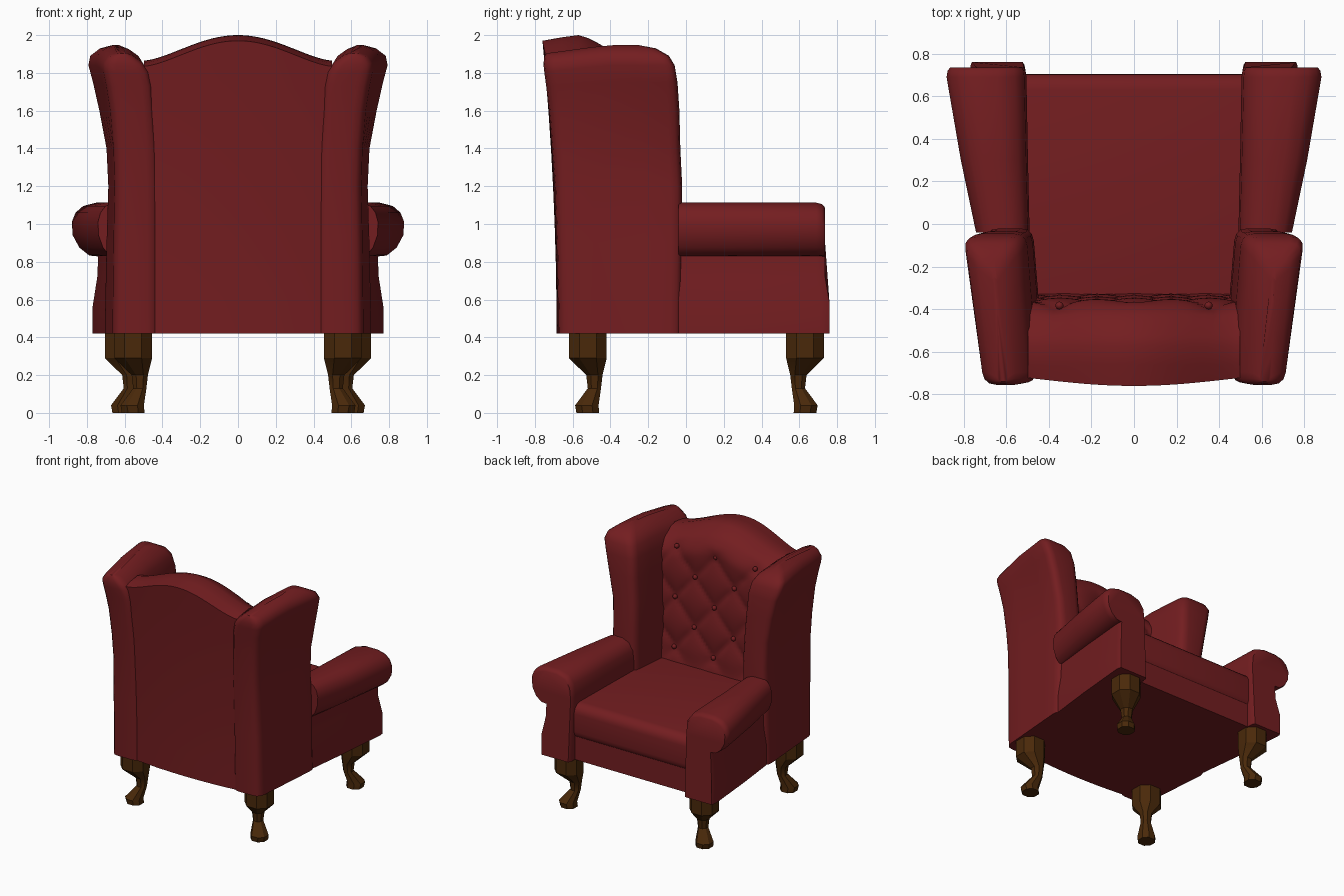
import bpy, bmesh, math
from mathutils import Vector

if "Cube" in bpy.data.objects:
    bpy.data.objects.remove(bpy.data.objects["Cube"])


def material(name, rgb):
    m = bpy.data.materials.new(name)
    m.diffuse_color = (*rgb, 1)
    m.use_nodes = True
    m.node_tree.nodes["Principled BSDF"].inputs["Base Color"].default_value = m.diffuse_color
    return m


RED = material("red leather", (0.172, 0.0125, 0.0145))
BROWN = material("dark brown wood", (0.068, 0.022, 0.003))


def finish(name, bm, mat, angle=40):
    bmesh.ops.recalc_face_normals(bm, faces=bm.faces)
    me = bpy.data.meshes.new(name)
    bm.to_mesh(me)
    bm.free()
    ob = bpy.data.objects.new(name, me)
    bpy.context.collection.objects.link(ob)
    me.materials.append(mat)
    bpy.ops.object.select_all(action='DESELECT')
    ob.select_set(True)
    bpy.context.view_layer.objects.active = ob
    bpy.ops.object.shade_smooth_by_angle(angle=math.radians(angle))
    return ob


def loft(name, rings, mat, angle=40):
    """Skin a list of closed rings and cap both ends."""
    bm = bmesh.new()
    vr = [[bm.verts.new(p) for p in r] for r in rings]
    n = len(vr[0])
    for a, b in zip(vr, vr[1:]):
        for i in range(n):
            j = (i + 1) % n
            bm.faces.new((a[i], a[j], b[j], b[i]))
    bm.faces.new(vr[0])
    bm.faces.new(vr[-1])
    return finish(name, bm, mat, angle)


def box(name, x, y0, y1, z0, z1, bevel, mat):
    bm = bmesh.new()
    bmesh.ops.create_cube(bm, size=1)
    for v in bm.verts:
        v.co = Vector((v.co.x * 2 * x, (y0 + y1) / 2 + v.co.y * (y1 - y0),
                       (z0 + z1) / 2 + v.co.z * (z1 - z0)))
    if bevel:
        bmesh.ops.bevel(bm, geom=bm.edges[:], offset=bevel, segments=5,
                        profile=0.5, affect='EDGES')
    return finish(name, bm, mat)


def round_corners(pts, r, seg=3):
    """Round every corner of a flat polygon by radius-like distance r."""
    out = []
    for i, p in enumerate(pts):
        a = p + (pts[i - 1] - p).normalized() * r
        b = p + (pts[(i + 1) % len(pts)] - p).normalized() * r
        for k in range(seg + 1):
            t = k / seg
            out.append(a * (1 - t) ** 2 + p * 2 * t * (1 - t) + b * t * t)
    return out


# Seat: apron and cushion
box("seat_apron", 0.53, -0.62, 0.69, 0.42, 0.66, 0, RED)
box("seat_cushion", 0.58, -0.5, 0.705, 0.58, 0.87, 0.075, RED)


# Tufted back with a camel-shaped crest
def crest(x):
    return 1.865 + 0.135 * (0.5 + 0.5 * math.cos(math.pi * min(1, abs(x) / 0.5))) ** 0.75


def front_y(z):
    return -0.335 - 0.03 * (z - 0.85)


def tuft(x, z):
    u, v = x / 0.35, (z - 0.98) / 0.4
    p = abs(math.sin(math.pi * (u + v)) * math.sin(math.pi * (u - v)))
    fade = max(0, min(1, (z - 0.85) / 0.1, (1.86 - z) / 0.1))
    return 0.03 * (p ** 0.45 - 1) * fade + 0.01


rings = []
NX, NZ = 48, 60
for i in range(NX + 1):
    u = -1 + 2 * i / NX
    top = crest(u * 0.5)
    yz = []
    for k in range(9):
        z = 0.42 + (top - 0.03 - 0.42) * k / 8
        t = (z - 0.42) / 1.55
        yz.append((-0.66 - 0.025 * (1 - u * u) - 0.075 * t * t, z))
    yz += [(-0.66, top - 0.012), (-0.57, top), (-0.52, top - 0.015), (-0.47, top - 0.04)]
    for k in range(NZ + 1):
        z = top - 0.065 + (0.42 - top + 0.065) * k / NZ
        d = max(0, 1 - (top - 0.065 - z) / 0.15)
        yz.append((front_y(z) + tuft(u * 0.49, z) - 0.07 * d * d, z))
    rings.append([(u * (0.45 + 0.05 * (z - 0.42) / 1.5), y, z) for y, z in yz])
loft("tufted_back", rings, RED, 45)

# Buttons in staggered rows
for row in range(5):
    z = 0.98 + row * 0.2
    for x in ((-0.35, 0, 0.35) if row % 2 == 0 else (-0.175, 0.175)):
        bm = bmesh.new()
        bmesh.ops.create_uvsphere(bm, u_segments=10, v_segments=6, radius=0.019)
        bmesh.ops.translate(bm, verts=bm.verts,
                            vec=(x, front_y(z) - (0.02 if row == 4 else 0.01), z))
        finish("back_button", bm, RED)

# Wing sections: z, inner x, outer x at back, outer x at front, back y, front y
WING = [(0.42, 0.42, 0.66, 0.71, -0.675, -0.025),
        (0.90, 0.42, 0.655, 0.70, -0.685, -0.02),
        (1.20, 0.42, 0.65, 0.69, -0.695, -0.02),
        (1.40, 0.425, 0.655, 0.70, -0.71, -0.03),
        (1.60, 0.44, 0.67, 0.74, -0.725, -0.035),
        (1.75, 0.45, 0.69, 0.775, -0.74, -0.045),
        (1.84, 0.47, 0.705, 0.80, -0.75, -0.06),
        (1.89, 0.50, 0.705, 0.79, -0.755, -0.09),
        (1.93, 0.55, 0.68, 0.735, -0.75, -0.16),
        (1.947, 0.59, 0.64, 0.665, -0.74, -0.25)]
# Arm outline at the front end: x, z
ARM = [(0.51, 0.42), (0.77, 0.42), (0.77, 0.56), (0.745, 0.72), (0.74, 0.83),
       (0.79, 0.835), (0.84, 0.875), (0.875, 0.94), (0.88, 1.01), (0.86, 1.06),
       (0.82, 1.095), (0.75, 1.113), (0.64, 1.113), (0.56, 1.09), (0.515, 1.03),
       (0.505, 0.93)]
# Leg sections: z, shift toward the outer corner, half width
LEG = [(0.43, 0, 0.10), (0.29, 0, 0.10), (0.2, -0.035, 0.043),
       (0.13, -0.035, 0.035), (0.04, 0.005, 0.062), (0, 0, 0.06)]


def wing_slope(p):
    """Lower the wing top toward the back."""
    k = max(0, min(1, (-0.42 - p.y) / 0.33)) * max(0, min(1, (p.z - 1.6) / 0.3))
    return Vector((p.x, p.y, p.z - 0.045 * k))


def arm_ring(s, y, width, shrink):
    out = []
    for x, z in ARM:
        # the lower panel narrows less than the roll, to meet the wing
        w = width if z > 0.83 else 0.25 + 0.75 * width
        x = 0.48 + (x - 0.48) * w - 0.02 * (1 - w)
        x = 0.66 + (x - 0.66) * shrink
        z = max(0.42, 0.8 + (z - 0.8) * (1 if z < 0.5 else shrink))
        out.append((s * x, y + (0.025 if z < 0.65 and y > 0.6 else 0), z))
    return out


for s, side in ((-1, "left"), (1, "right")):
    # Wing running down to the base
    rings = []
    for z, xi, xb, xf, yb, yf in WING:
        quad = [Vector((s * xi, yb, z)), Vector((s * xb, yb, z)),
                Vector((s * xf, yf, z)), Vector((s * (xi + 0.055), yf, z))]
        r = min(0.06, (xb - xi) * 0.4)
        pts = round_corners(quad, r)
        # spread extra points along the long sides so the top can slope
        full = []
        for a, b in zip(pts, pts[1:] + pts[:1]):
            full.append(a)
            if abs(a.y - b.y) > 0.2:
                full += [a.lerp(b, k / 4) for k in (1, 2, 3)]
        rings.append([wing_slope(p) for p in full])
    loft(side + "_wing", rings, RED, 50)

    # Rolled arm flaring toward the seat front
    loft(side + "_arm", [arm_ring(s, -0.04, 0.67, 1), arm_ring(s, 0.3, 0.84, 1),
                         arm_ring(s, 0.69, 1, 1), arm_ring(s, 0.72, 1, 0.975),
                         arm_ring(s, 0.735, 1, 0.92)], RED)

    # Curved wooden legs
    for end, cx, cy, f in (("rear", 0.555, -0.52, -1), ("front", 0.605, 0.63, 1)):
        rings = []
        for z, o, h in LEG:
            c = h * 0.45
            oct8 = [(h, -c), (h, c), (c, h), (-c, h), (-h, c), (-h, -c), (-c, -h), (c, -h)]
            rings.append([(s * (cx + o + a), cy + f * o + b, z) for a, b in oct8])
        loft(side + "_" + end + "_leg", rings, BROWN, 30)
